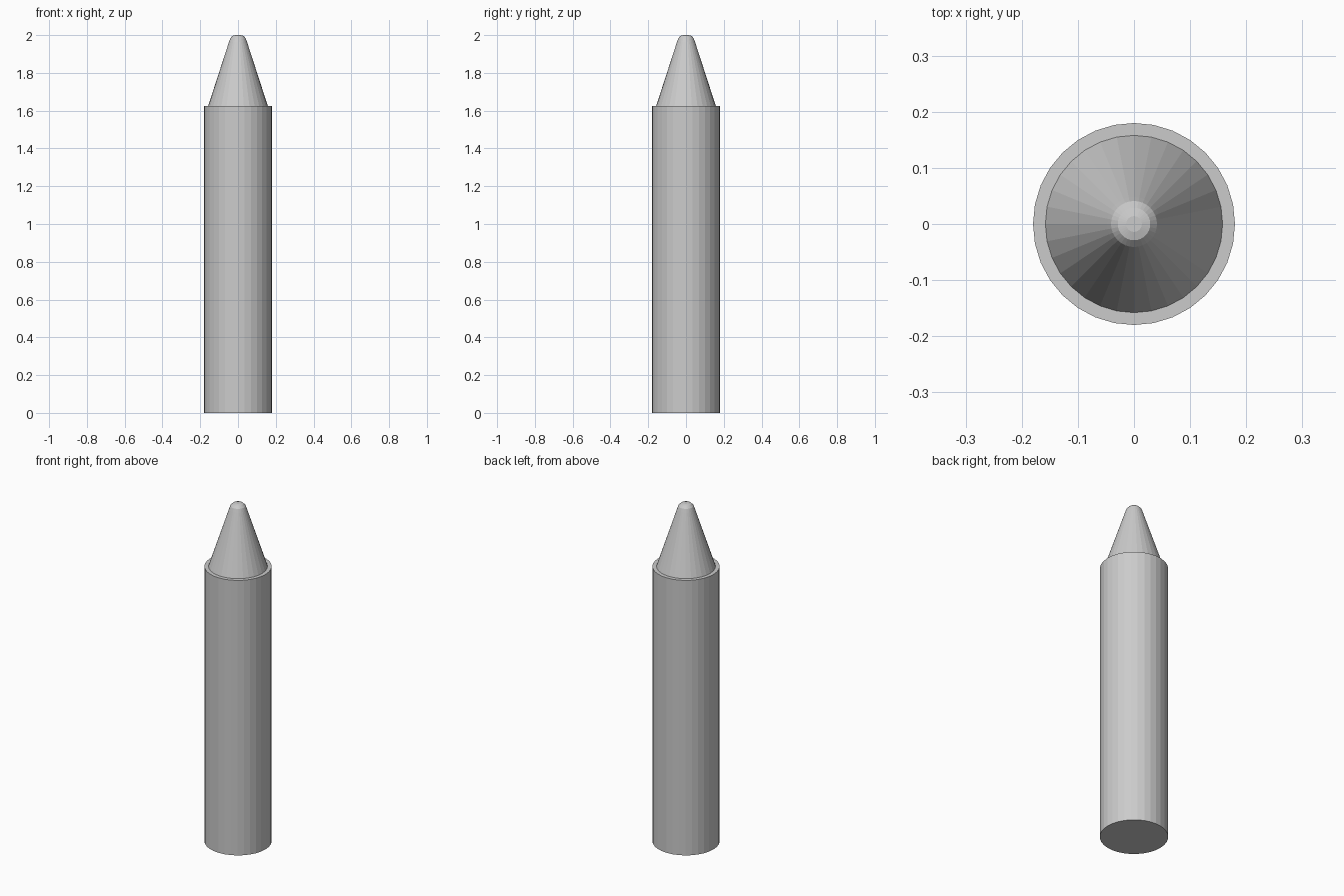
import bpy, math

if "Cube" in bpy.data.objects:
    bpy.data.objects.remove(bpy.data.objects["Cube"])

SIDES = 32


def lathe(name, profile):
    """Revolve (radius, z) points, bottom to top, into a closed flat-faced solid."""
    verts, faces = [], []
    for r, z in profile:
        for i in range(SIDES):
            a = 2 * math.pi * i / SIDES
            verts.append((r * math.cos(a), r * math.sin(a), z))
    for k in range(len(profile) - 1):
        for i in range(SIDES):
            j = (i + 1) % SIDES
            a, b = k * SIDES, (k + 1) * SIDES
            faces.append((a + i, a + j, b + j, b + i))
    last = (len(profile) - 1) * SIDES
    faces.append(tuple(reversed(range(SIDES))))
    faces.append(tuple(range(last, last + SIDES)))
    mesh = bpy.data.meshes.new(name)
    mesh.from_pydata(verts, [], faces)
    obj = bpy.data.objects.new(name, mesh)
    bpy.context.collection.objects.link(obj)
    return obj


# Straight barrel
lathe("barrel", [(0.18, 0), (0.18, 1.625)])

# Tapered tip with rounded end, seated slightly into the barrel
lathe("tip", [(0.158, 1.62), (0.158, 1.625), (0.048, 1.963), (0.041, 1.983),
              (0.029, 1.996), (0.014, 2.0)])
